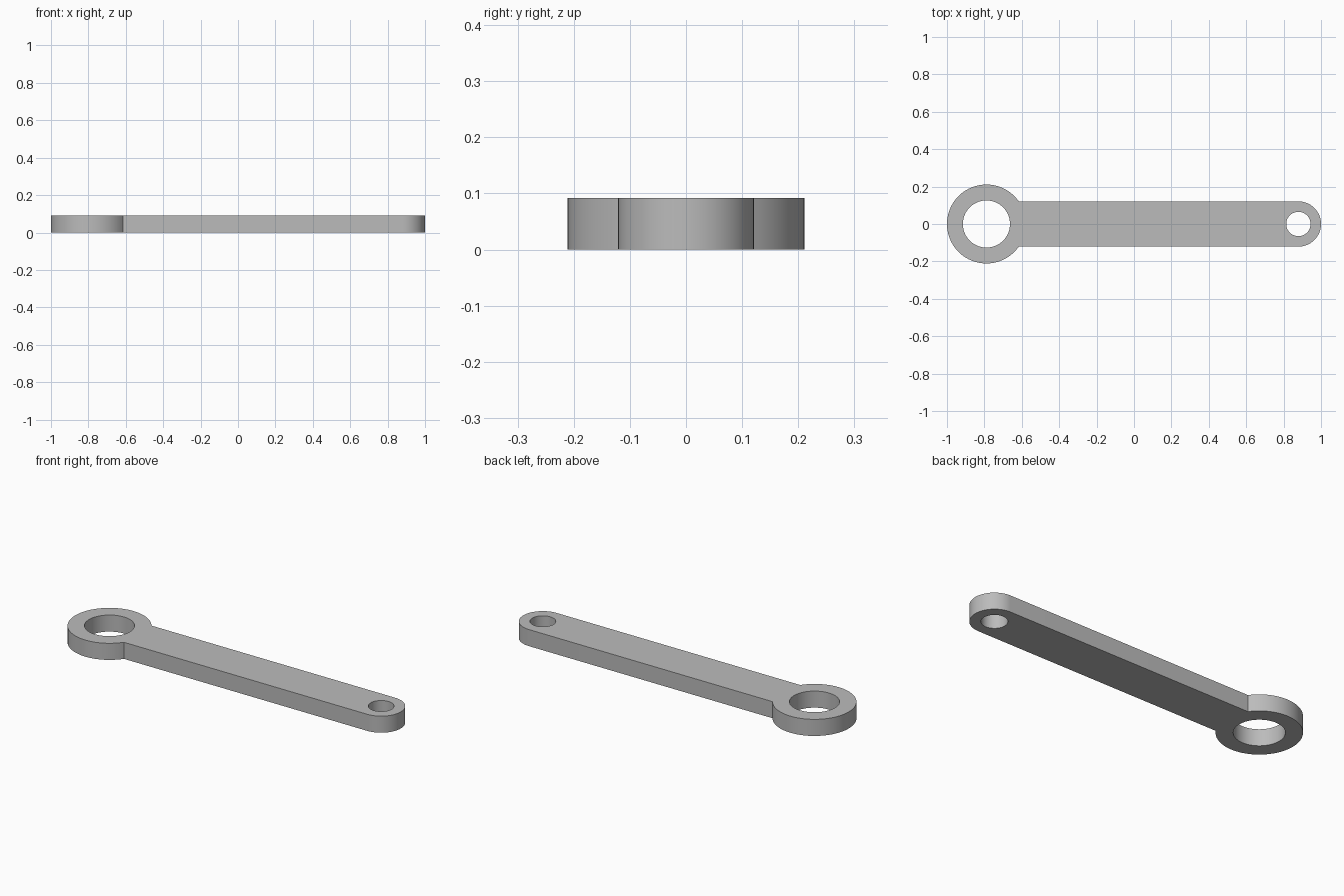
import bpy
import bmesh
from math import asin, cos, pi, sin

cube = bpy.data.objects.get("Cube")
if cube:
    bpy.data.objects.remove(cube, do_unlink=True)

THICKNESS = 0.092
BIG_X, BIG_R, BIG_HOLE = -0.789, 0.211, 0.126
SMALL_X, SMALL_R, SMALL_HOLE = 0.879, 0.121, 0.065


def arc(cx, radius, start, end, steps):
    """Points along an arc centred on the bar's axis, both ends included."""
    angles = [start + (end - start) * i / steps for i in range(steps + 1)]
    return [(cx + radius * cos(a), radius * sin(a)) for a in angles]


def add_loop(bm, points):
    verts = [bm.verts.new((x, y, 0)) for x, y in points]
    return [bm.edges.new((v, verts[i - 1])) for i, v in enumerate(verts)]


# Outline: rounded small end joined by straight sides to the large ring
neck = asin(SMALL_R / BIG_R)
outline = arc(SMALL_X, SMALL_R, -pi / 2, pi / 2, 32)
outline += arc(BIG_X, BIG_R, neck, 2 * pi - neck, 64)

bm = bmesh.new()
edges = add_loop(bm, outline)
for cx, radius in ((BIG_X, BIG_HOLE), (SMALL_X, SMALL_HOLE)):
    edges += add_loop(bm, arc(cx, radius, 0, 2 * pi, 64)[:-1])

# Fill the plate around both holes, then give it thickness
bmesh.ops.triangle_fill(bm, edges=edges, use_beauty=True)
result = bmesh.ops.extrude_face_region(bm, geom=bm.faces[:], use_keep_orig=True)
top = [g for g in result["geom"] if isinstance(g, bmesh.types.BMVert)]
bmesh.ops.translate(bm, verts=top, vec=(0, 0, THICKNESS))
bmesh.ops.recalc_face_normals(bm, faces=bm.faces[:])

mesh = bpy.data.meshes.new("link_arm")
bm.to_mesh(mesh)
bm.free()
arm = bpy.data.objects.new("link_arm", mesh)
bpy.context.collection.objects.link(arm)

# Plain grey finish
grey = bpy.data.materials.new("plain grey")
grey.use_nodes = True
colour = (0.5, 0.5, 0.5, 1)
grey.diffuse_color = colour
grey.node_tree.nodes["Principled BSDF"].inputs["Base Color"].default_value = colour
mesh.materials.append(grey)

# Smooth curved walls with crisp rims
bpy.ops.object.select_all(action="DESELECT")
arm.select_set(True)
bpy.context.view_layer.objects.active = arm
bpy.ops.object.shade_smooth_by_angle(angle=pi / 6)
